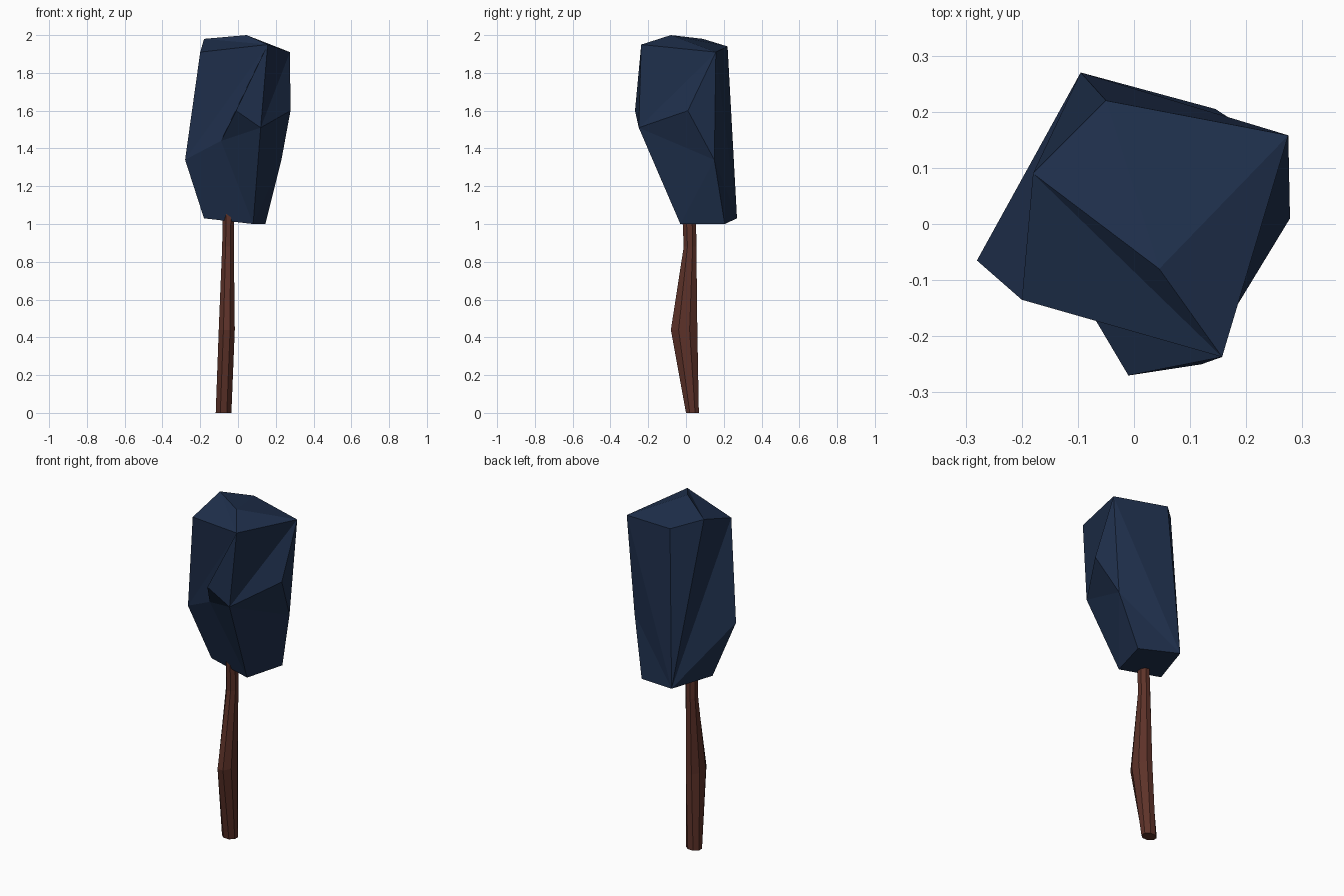
import bpy, bmesh, math

if "Cube" in bpy.data.objects:
    bpy.data.objects.remove(bpy.data.objects["Cube"])

def material(name, color):
    m = bpy.data.materials.new(name)
    m.diffuse_color = (*color, 1)
    m.use_nodes = True
    m.node_tree.nodes["Principled BSDF"].inputs["Base Color"].default_value = m.diffuse_color
    return m

def finish(bm, name, mat):
    bmesh.ops.recalc_face_normals(bm, faces=bm.faces[:])
    me = bpy.data.meshes.new(name)
    bm.to_mesh(me)
    bm.free()
    me.materials.append(mat)
    ob = bpy.data.objects.new(name, me)
    bpy.context.collection.objects.link(ob)
    return ob

# Faceted foliage: corner points, then faces spelled by corner letter
corners = dict(
    # crown
    A=(0.045, -0.08, 2.0), B=(-0.18, 0.09, 1.98), C=(0.157, -0.237, 1.95),
    D=(0.275, 0.158, 1.91), E=(-0.05, 0.22, 1.94), F=(-0.2, -0.135, 1.91),
    # middle, with the small overhang H-P on the front
    G=(0.278, 0.01, 1.6), H=(-0.01, -0.27, 1.6), I=(0.12, -0.25, 1.51),
    J=(-0.28, -0.065, 1.34), K=(0.23, 0.15, 1.34), P=(-0.09, -0.135, 1.44),
    # underside
    L=(0.145, 0.205, 1.0), M=(-0.095, 0.27, 1.03),
    N=(0.08, -0.03, 1.0), O=(-0.18, 0.01, 1.03))
faces = ("ABC ACD ADE AEB BFC FJC JPC CPH HPI CHI JOP PON PNI "
         "CID DIG DGK GIK KIN KNL DEM DMK KML EBM BFM FJM JOM MLN MNO")
bm = bmesh.new()
vert = {k: bm.verts.new(p) for k, p in corners.items()}
for f in faces.split():
    bm.faces.new([vert[c] for c in f])
finish(bm, "foliage", material("dark_blue", (0.014, 0.03, 0.075)))

# Crooked trunk: eight-sided rings (z, x min, x max, y min, y max)
rings = [(0.0, -0.118, -0.035, 0.0, 0.068),
         (0.44, -0.102, -0.017, -0.08, 0.06),
         (0.88, -0.084, -0.022, -0.012, 0.055),
         (1.06, -0.08, -0.02, -0.02, 0.053)]
SIDES = 8
bm = bmesh.new()
loops = []
for z, x0, x1, y0, y1 in rings:
    loop = []
    for i in range(SIDES):
        a = 2 * math.pi * (i + 0.5) / SIDES
        s = 0.5 / math.cos(math.pi / SIDES)
        loop.append(bm.verts.new(((x0 + x1) / 2 + math.cos(a) * s * (x1 - x0),
                                  (y0 + y1) / 2 + math.sin(a) * s * (y1 - y0), z)))
    loops.append(loop)
for lo, hi in zip(loops, loops[1:]):
    for i in range(SIDES):
        j = (i + 1) % SIDES
        bm.faces.new((lo[i], lo[j], hi[j], hi[i]))
bm.faces.new(loops[0])
bm.faces.new(loops[-1])
finish(bm, "trunk", material("bark_brown", (0.11, 0.032, 0.022)))
